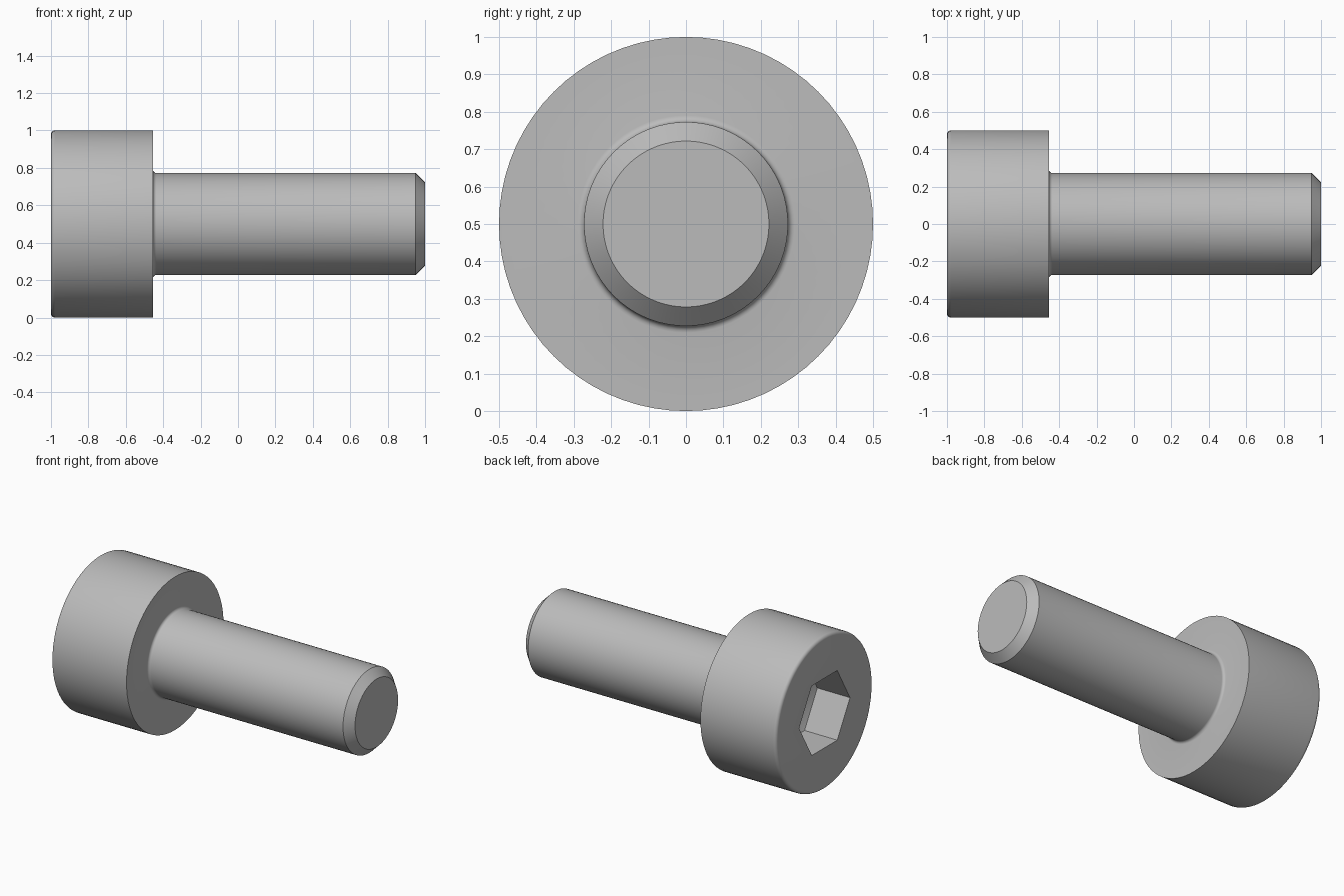
import bpy, bmesh, math

if "Cube" in bpy.data.objects:
    bpy.data.objects.remove(bpy.data.objects["Cube"])

SEG = 72
HEAD_R, SHAFT_R = 0.5, 0.2727
HEAD_X = -0.4545            # underside of the head
SOCKET_R, SOCKET_D, TIP_D = 0.2624, 0.236, 0.12

steel = bpy.data.materials.new("steel grey")
steel.diffuse_color = (0.5, 0.5, 0.5, 1)
steel.use_nodes = True
steel.node_tree.nodes["Principled BSDF"].inputs["Base Color"].default_value = steel.diffuse_color


def arc(cx, cr, rad, a0, a1, n=5):
    """Points (x, r) along a fillet."""
    return [(cx + rad * math.cos(math.radians(a0 + (a1 - a0) * i / n)),
             cr + rad * math.sin(math.radians(a0 + (a1 - a0) * i / n)))
            for i in range(n + 1)]


def lathe(name, profile, seg, start=0.0):
    """Turn an (x, r) profile around the x axis, closed at both ends."""
    bm = bmesh.new()
    rings = []
    for x, r in profile:
        angles = [start + 2 * math.pi * i / seg for i in range(seg)]
        rings.append([bm.verts.new((x, r * math.cos(a), 0.5 + r * math.sin(a)))
                      for a in angles] if r else [bm.verts.new((x, 0, 0.5))])
    for a, b in zip(rings, rings[1:]):
        for i in range(seg):
            j = (i + 1) % seg
            if len(b) == 1:
                bm.faces.new((a[i], a[j], b[0]))
            else:
                bm.faces.new((a[i], a[j], b[j], b[i]))
    for ring in (rings[0], rings[-1]):
        if len(ring) > 1:
            bm.faces.new(ring)
    bmesh.ops.recalc_face_normals(bm, faces=bm.faces)
    mesh = bpy.data.meshes.new(name)
    bm.to_mesh(mesh)
    bm.free()
    mesh.materials.append(steel)
    ob = bpy.data.objects.new(name, mesh)
    bpy.context.collection.objects.link(ob)
    return ob


# Bolt body: rounded head rim, filleted neck, chamfered shaft end
e, f = 0.022, 0.018
profile = arc(-1 + e, HEAD_R - e, e, 180, 90)
profile += [(HEAD_X, HEAD_R)]
profile += arc(HEAD_X + f, SHAFT_R + f, f, 180, 270)
profile += [(0.949, SHAFT_R), (1.0, 0.2218)]
bolt = lathe("bolt", profile, SEG)

# Hexagon socket with a pointed floor
cutter = lathe("socket_cutter", [(-1.1, SOCKET_R), (-1 + SOCKET_D, SOCKET_R),
                                 (-1 + SOCKET_D + TIP_D, 0)], 6)
cutter.hide_render = True
mod = bolt.modifiers.new("socket", 'BOOLEAN')
mod.object = cutter
mod.operation = 'DIFFERENCE'
mod.solver = 'EXACT'

bpy.context.view_layer.objects.active = bolt
bolt.select_set(True)
bpy.ops.object.modifier_apply(modifier=mod.name)
bpy.data.objects.remove(cutter)

# Smooth round sides, crisp edges
bpy.ops.object.shade_smooth_by_angle(angle=math.radians(28))
